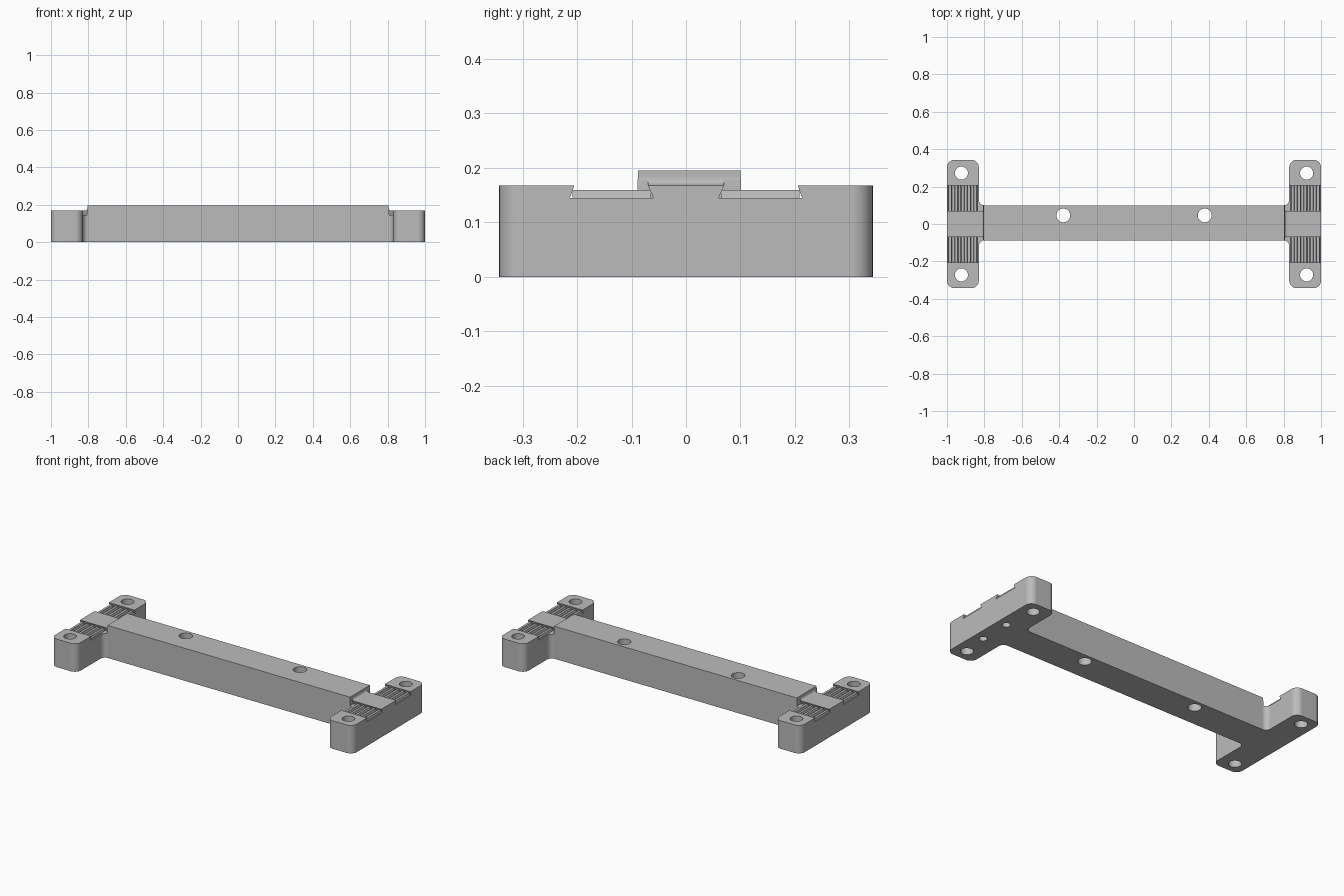
import bpy, bmesh, math
from mathutils import Vector

if "Cube" in bpy.data.objects:
    bpy.data.objects.remove(bpy.data.objects["Cube"], do_unlink=True)

grey = bpy.data.materials.new("plain grey")
grey.use_nodes = True
grey.diffuse_color = (0.5, 0.5, 0.5, 1)
grey.node_tree.nodes["Principled BSDF"].inputs["Base Color"].default_value = (0.5, 0.5, 0.5, 1)


def rounded(corners, steps=10):
    """Turn right-angled corners (u, v, radius) into a filleted outline."""
    pts = []
    n = len(corners)
    for i, (u, v, r) in enumerate(corners):
        p = Vector((u, v))
        if r == 0:
            pts.append(p)
            continue
        prev = (Vector(corners[i - 1][:2]) - p).normalized()
        nxt = (Vector(corners[(i + 1) % n][:2]) - p).normalized()
        centre = p + r * (prev + nxt)
        for k in range(steps + 1):
            t = math.pi / 2 * k / steps
            pts.append(centre - r * (nxt * math.cos(t) + prev * math.sin(t)))
    return pts


def add_prism(bm, pts, axis, lo, hi):
    """Extrude an outline along x (u=y, v=z), y (u=x, v=z) or z (u=x, v=y)."""
    place = {"x": lambda u, v, w: (w, u, v),
             "y": lambda u, v, w: (u, w, v),
             "z": lambda u, v, w: (u, v, w)}[axis]
    low = [bm.verts.new(place(p[0], p[1], lo)) for p in pts]
    high = [bm.verts.new(place(p[0], p[1], hi)) for p in pts]
    bm.faces.new(low)
    bm.faces.new(high)
    for i in range(len(pts)):
        j = (i + 1) % len(pts)
        bm.faces.new((low[i], low[j], high[j], high[i]))


def make(name, bm):
    bmesh.ops.recalc_face_normals(bm, faces=bm.faces)
    mesh = bpy.data.meshes.new(name)
    bm.to_mesh(mesh)
    bm.free()
    mesh.materials.append(grey)
    obj = bpy.data.objects.new(name, mesh)
    bpy.context.collection.objects.link(obj)
    return obj


def prism(name, pts, axis, lo, hi):
    bm = bmesh.new()
    add_prism(bm, pts, axis, lo, hi)
    return make(name, bm)


def activate(obj):
    bpy.ops.object.select_all(action="DESELECT")
    obj.select_set(True)
    bpy.context.view_layer.objects.active = obj


def cut(target, cutter):
    cutter.hide_render = True
    mod = target.modifiers.new("cut", "BOOLEAN")
    mod.operation = "DIFFERENCE"
    mod.solver = "EXACT"
    mod.object = cutter
    activate(target)
    bpy.ops.object.modifier_apply(modifier=mod.name)
    bpy.data.objects.remove(cutter, do_unlink=True)


def circle(x, y, r, n=32):
    return [(x + r * math.cos(2 * math.pi * k / n), y + r * math.sin(2 * math.pi * k / n))
            for k in range(n)]


# Body: long beam with a crosswise foot at each end
FLOOR, LAND, TOP = 0.145, 0.168, 0.195
right_half = [(0.83, -0.088, 0.03), (0.83, -0.343, 0.04), (1, -0.343, 0.04),
              (1, 0.343, 0.04), (0.83, 0.343, 0.04), (0.83, 0.1, 0.03)]
outline = right_half + [(-x, y, r) for x, y, r in reversed(right_half)]
body = prism("beam_with_end_feet", rounded(outline), "z", 0, TOP)

# Lower the feet, leaving a small concave fillet against the beam end
step = rounded([(0.805, 0.3, 0), (0.805, LAND, 0.016), (1.1, LAND, 0), (1.1, 0.3, 0)])
for s in (-1, 1):
    cut(body, prism("step_cutter", [(s * p.x, p.y) for p in step], "y", -0.5, 0.5))

# Undercut clamp pockets on both sides of each middle land
pocket = [(0.06, FLOOR), (0.213, FLOOR), (0.205, LAND), (0.205, 0.18),
          (0.07, 0.18), (0.07, LAND)]
for sx in (-1, 1):
    for sy in (-1, 1):
        lo, hi = sorted((sx * 0.806, sx * 1.1))
        cut(body, prism("pocket_cutter", [(sy * y, z) for y, z in pocket], "x", lo, hi))

# Bolt holes through the feet and the beam
holes = [(sx * 0.923, sy * 0.272, 0.035) for sx in (-1, 1) for sy in (-1, 1)]
holes += [(sx * 0.378, 0.046, 0.037) for sx in (-1, 1)]
for x, y, r in holes:
    cut(body, prism("hole_cutter", circle(x, y, r), "z", -0.1, 0.4))

# Two shallow blind holes under one foot
for y in (0.075, -0.115):
    cut(body, prism("blind_hole_cutter", circle(0.943, y, 0.022, 24), "z", -0.1, 0.06))

activate(body)
bpy.ops.object.shade_smooth_by_angle(angle=math.radians(30))
weighted = body.modifiers.new("even shading", "WEIGHTED_NORMAL")
weighted.keep_sharp = True

# Gripping teeth along the pocket floors
for sx, side in ((-1, "right"), (1, "left")):
    for sy, end in ((-1, "front"), (1, "back")):
        bm = bmesh.new()
        lo, hi = sorted((sy * 0.064, sy * 0.208))
        for k in range(5):
            x = sx * (0.848 + 0.034 * k)
            tooth = [(x - 0.011, FLOOR - 0.002), (x + 0.011, FLOOR - 0.002),
                     (x + 0.007, 0.159), (x - 0.007, 0.159)]
            add_prism(bm, tooth, "y", lo, hi)
        make(f"{side}_{end}_teeth", bm)
